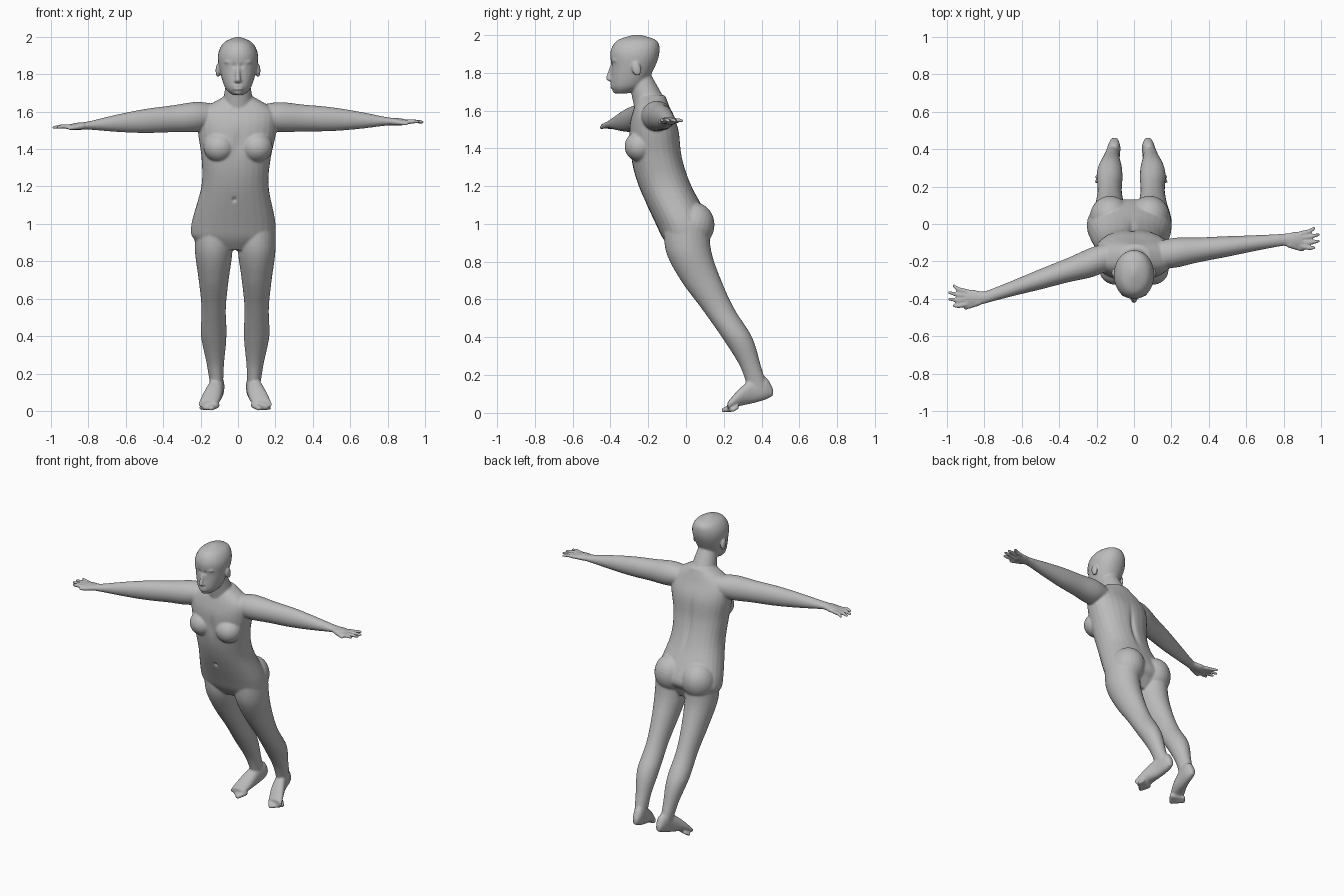
import bpy, bmesh, math
from mathutils import Vector, Matrix

default_cube = bpy.data.objects.get("Cube")
if default_cube:
    bpy.data.objects.remove(default_cube)

skin = bpy.data.materials.new("plain grey")
grey = (.5, .5, .5, 1)
skin.diffuse_color = grey
skin.use_nodes = True
skin.node_tree.nodes["Principled BSDF"].inputs["Base Color"].default_value = grey

bm = bmesh.new()


def smooth_rows(rows, steps=6):
    """Catmull-Rom interpolation between neighbouring rows."""
    result = []
    for index, (start, end) in enumerate(zip(rows, rows[1:])):
        before = rows[max(index - 1, 0)]
        after = rows[min(index + 2, len(rows) - 1)]
        for step in range(steps):
            t = step / steps
            row = []
            for a, b, c, d in zip(before, start, end, after):
                slope_in, slope_out = (c - a) / 2, (d - b) / 2
                blend = t * t * (3 - 2 * t)
                row.append(b + (c - b) * blend + slope_in * t * (1 - t) ** 2 - slope_out * t * t * (1 - t))
            result.append(row)
    return result + [rows[-1]]


def loft(rows, place, power=2, sides=28):
    """Skin superellipse rings; place maps station, side and height to a point."""
    def rounded(value):
        return math.copysign(abs(value) ** (2 / power), value)

    rings = []
    for station, middle, half_width, half_depth in smooth_rows(rows):
        angles = [math.tau * k / sides for k in range(sides)]
        rings.append([bm.verts.new(place(station,
                                         half_width * rounded(math.cos(angle)),
                                         middle + half_depth * rounded(math.sin(angle))))
                      for angle in angles])
    for lower, upper in zip(rings, rings[1:]):
        for k in range(sides):
            bm.faces.new((lower[k - 1], lower[k], upper[k], upper[k - 1]))
    bm.faces.new(rings[0][::-1])
    bm.faces.new(rings[-1])


def blob(centre, size, tilt=0):
    matrix = Matrix.Translation(centre) @ Matrix.Rotation(tilt, 4, "X") @ Matrix.Diagonal((*size, 1))
    bmesh.ops.create_uvsphere(bm, u_segments=24, v_segments=16, radius=1, matrix=matrix)


def capsule(start, end, start_radius, end_radius):
    """Tapered tube with round ends."""
    start, end = Vector(start), Vector(end)
    axis = end - start
    turn = axis.to_track_quat("Z", "Y").to_matrix().to_4x4()
    bmesh.ops.create_cone(bm, cap_ends=True, segments=24, radius1=start_radius, radius2=end_radius,
                          depth=axis.length, matrix=Matrix.Translation((start + end) / 2) @ turn)
    blob(start, [start_radius] * 3)
    blob(end, [end_radius] * 3)


def torso_point(station, across, depth):
    # The hips sway gently to one side
    return (across - .04 * (1.6 - station), depth, station)


def head_point(station, across, depth):
    return (across, depth, station)


# Torso: height, middle depth, half width, half depth
loft([(.86, 0, .12, .07), (.92, -.01, .21, .11), (1, -.015, .225, .145), (1.2, -.11, .18, .14),
      (1.35, -.155, .185, .135), (1.5, -.17, .21, .13), (1.6, -.18, .2, .1), (1.68, -.18, .08, .07)],
     torso_point, 2.3)

# Neck and skull
capsule((0, -.18, 1.6), (0, -.24, 1.76), .09, .063)
loft([(1.69, -.34, .03, .03), (1.73, -.31, .07, .085), (1.83, -.28, .1, .115),
      (1.91, -.27, .106, .13), (1.97, -.26, .075, .105), (2, -.26, .01, .02)], head_point, 2.1)

# Nose, lips and chin
capsule((0, -.395, 1.83), (0, -.41, 1.77), .009, .014)
blob((0, -.4, 1.765), (.02, .02, .01))
for lip_height in (1.723, 1.736):
    blob((0, -.39, lip_height), (.028, .012, .008))
blob((0, -.37, 1.705), (.024, .02, .016))


def build_leg(side):
    def leg_point(station, across, depth):
        # The shin closes in slightly toward the ankle
        inset = .06 * max(0, .4 - station)
        return (side * (.115 - inset + across) - .015, depth, station)

    def foot_point(station, across, height):
        # The toes turn outward in a curve from the heel
        return (side * (.09 + (.46 - station) ** 2 + across) - .015, station, height)

    loft([(1, 0, .1, .12), (.85, .015, .1, .12), (.7, .08, .08, .107), (.55, .17, .065, .086),
          (.4, .27, .068, .08), (.25, .34, .046, .056), (.13, .38, .034, .053)], leg_point)
    loft([(.46, .11, .015, .02), (.42, .13, .033, .06), (.35, .115, .04, .065),
          (.28, .08, .05, .045), (.22, .035, .05, .022)], foot_point, 2.2)
    for toe in range(5):
        spread = toe / 4
        base = foot_point(.24 + .03 * spread, .08 * spread - .04, .03)
        tip = foot_point(.2 + .05 * spread, .08 * spread - .03, .015)
        capsule(base, tip, .016 - .004 * spread, .014 - .004 * spread)


def build_arm(side, shoulder, sweep, shoulder_height, drop):
    def arm_point(station, across, height):
        # The arm sweeps back or forward up to the wrist, then the hand runs straight
        depth = shoulder + sweep * min(station, .8)
        return (side * station, depth + across, shoulder_height - drop * station + height)

    loft([(.12, 0, .07, .06), (.22, 0, .08, .08), (.35, 0, .066, .072), (.5, 0, .055, .064),
          (.65, 0, .042, .046), (.8, 0, .033, .022), (.86, 0, .043, .02), (.9, 0, .04, .014)], arm_point)
    for finger in range(4):
        offset = 1.5 - finger
        knuckle = arm_point(.89, .022 * offset, 0)
        bend = arm_point(.94, .03 * offset, .006)
        tip = arm_point(.99 - .012 * offset ** 2, .035 * offset + .01, .004)
        capsule(knuckle, bend, .013, .012)
        capsule(bend, tip, .012, .009)
    capsule(arm_point(.83, -.025, 0), arm_point(.9, -.055, -.008), .018, .01)


for side in (-1, 1):
    # Eyes, brows, ears, chest and seat
    blob((side * .037, -.373, 1.842), (.017, .014, .011))
    blob((side * .038, -.372, 1.865), (.035, .02, .01))
    blob((side * .108, -.262, 1.82), (.012, .024, .038), .2)
    blob((side * .1, -.245, 1.41), (.085, .08, .08))
    blob((side * .105 - .022, .035, .99), (.11, .115, .125), -.3)
    build_leg(side)

build_arm(1, -.18, .12, 1.58, .04)
build_arm(-1, -.13, -.33, 1.59, .08)

# Fuse the parts into one skin
bmesh.ops.recalc_face_normals(bm, faces=bm.faces)
parts = bpy.data.meshes.new("parts")
bm.to_mesh(parts)
bm.free()
body = bpy.data.objects.new("body", parts)
bpy.context.collection.objects.link(body)
fuse = body.modifiers.new("fuse", "REMESH")
fuse.mode = "VOXEL"
fuse.voxel_size = .006
soften = body.modifiers.new("soften", "SMOOTH")
soften.iterations = 7
graph = bpy.context.evaluated_depsgraph_get()
body.data = bpy.data.meshes.new_from_object(body.evaluated_get(graph))
body.modifiers.clear()


def press(centre, spread, push):
    """Press a soft dent into the skin along y."""
    for vertex in body.data.vertices:
        distance = sum(((p - c) / s) ** 2 for p, c, s in zip(vertex.co, centre, spread))
        vertex.co.y += push * math.exp(-distance)


# Mouth line, navel, spine, breastbone and eye sockets
press((0, -.4, 1.73), (.025, .03, .004), .004)
press((-.02, -.24, 1.13), (.01, .08, .012), .012)
press((-.01, -.01, 1.33), (.016, .08, .14), -.014)
press((0, -.31, 1.43), (.022, .05, .07), .008)
for side in (-1, 1):
    press((side * .02, -.4, 1.845), (.01, .03, .012), .007)

body.data.materials.clear()
body.data.materials.append(skin)
body.data.shade_smooth()
